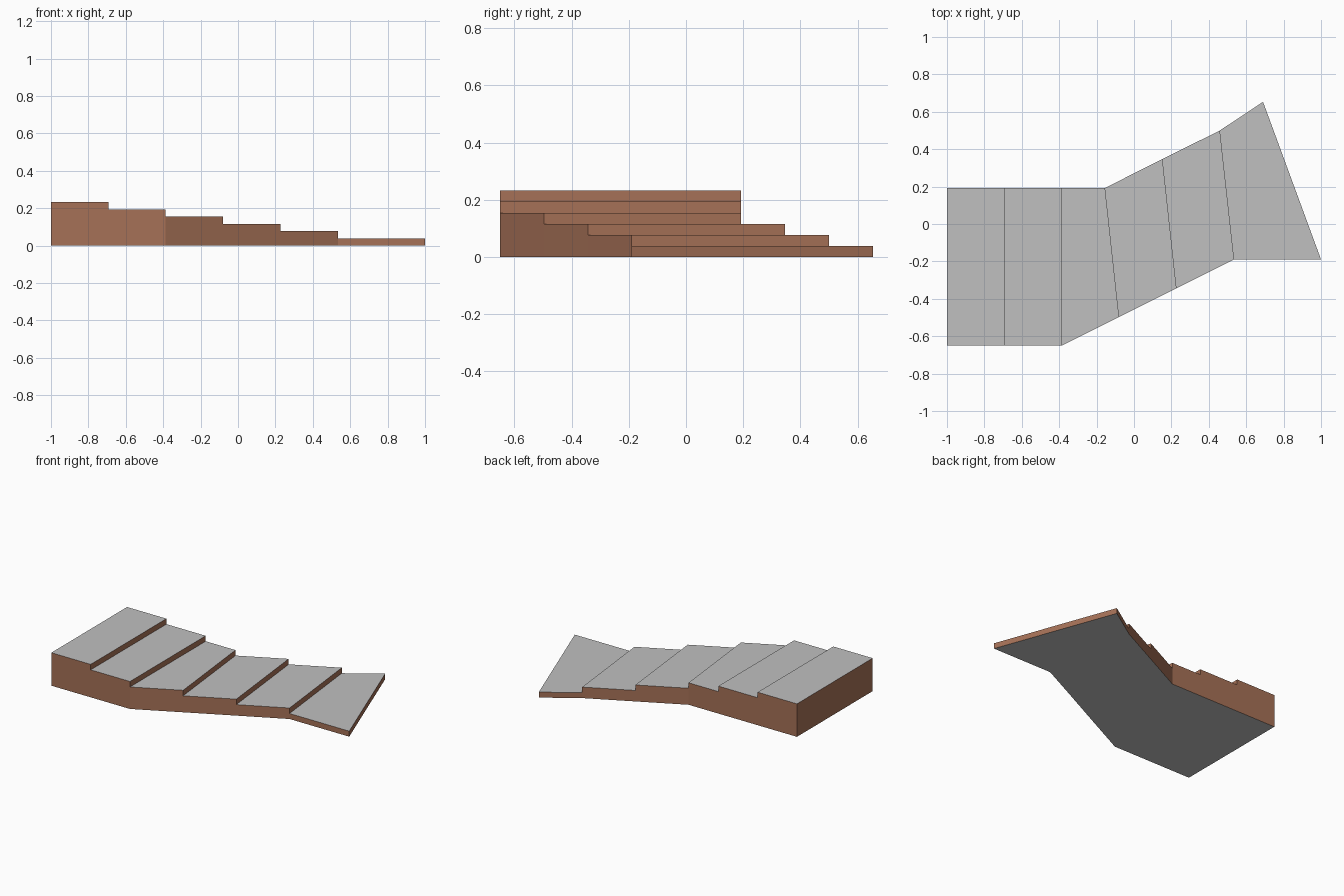
import bpy, bmesh

if "Cube" in bpy.data.objects:
    bpy.data.objects.remove(bpy.data.objects["Cube"])

# Plan of the winding steps: one (front point, back point) pair per riser line
RISERS = [
    ((-1.0, -0.65), (-1.0, 0.193)),
    ((-0.693, -0.65), (-0.693, 0.193)),
    ((-0.387, -0.65), (-0.387, 0.193)),
    ((-0.08, -0.497), (-0.155, 0.193)),
    ((0.227, -0.343), (0.152, 0.347)),
    ((0.535, -0.19), (0.459, 0.5)),
    ((1.0, -0.19), (0.69, 0.653)),
]
RISE = 0.0387
COUNT = len(RISERS) - 1


def material(name, colour):
    m = bpy.data.materials.new(name)
    m.diffuse_color = (*colour, 1)
    m.use_nodes = True
    m.node_tree.nodes["Principled BSDF"].inputs["Base Color"].default_value = m.diffuse_color
    return m


bm = bmesh.new()


def face(points, mat):
    bm.faces.new([bm.verts.new(p) for p in points]).material_index = mat


for i in range(COUNT):
    top, low = RISE * (COUNT - i), RISE * (COUNT - i - 1)
    (f0, b0), (f1, b1) = RISERS[i], RISERS[i + 1]
    # Tread
    face([(*f0, top), (*f1, top), (*b1, top), (*b0, top)], 0)
    # Riser down to the next tread
    face([(*f1, low), (*b1, low), (*b1, top), (*f1, top)], 1)
    # Front and back side walls
    for p, q in ((f0, f1), (b0, b1)):
        wall = [(*p, 0), (*q, 0), (*q, low), (*q, top), (*p, top)]
        if low == 0:
            wall.pop(2)
        face(wall, 1)

# Tall end wall and underside
f, b = RISERS[0]
face([(*f, 0), (*f, RISE * COUNT), (*b, RISE * COUNT), (*b, 0)], 1)
face([(*r[0], 0) for r in RISERS] + [(*r[1], 0) for r in reversed(RISERS)], 0)

bmesh.ops.remove_doubles(bm, verts=bm.verts[:], dist=0.0005)
bmesh.ops.recalc_face_normals(bm, faces=bm.faces[:])

mesh = bpy.data.meshes.new("winding_steps")
bm.to_mesh(mesh)
bm.free()
mesh.materials.append(material("grey stone", (0.53, 0.53, 0.53)))
mesh.materials.append(material("brown brick", (0.38, 0.165, 0.095)))
steps = bpy.data.objects.new("winding_steps", mesh)
bpy.context.collection.objects.link(steps)
